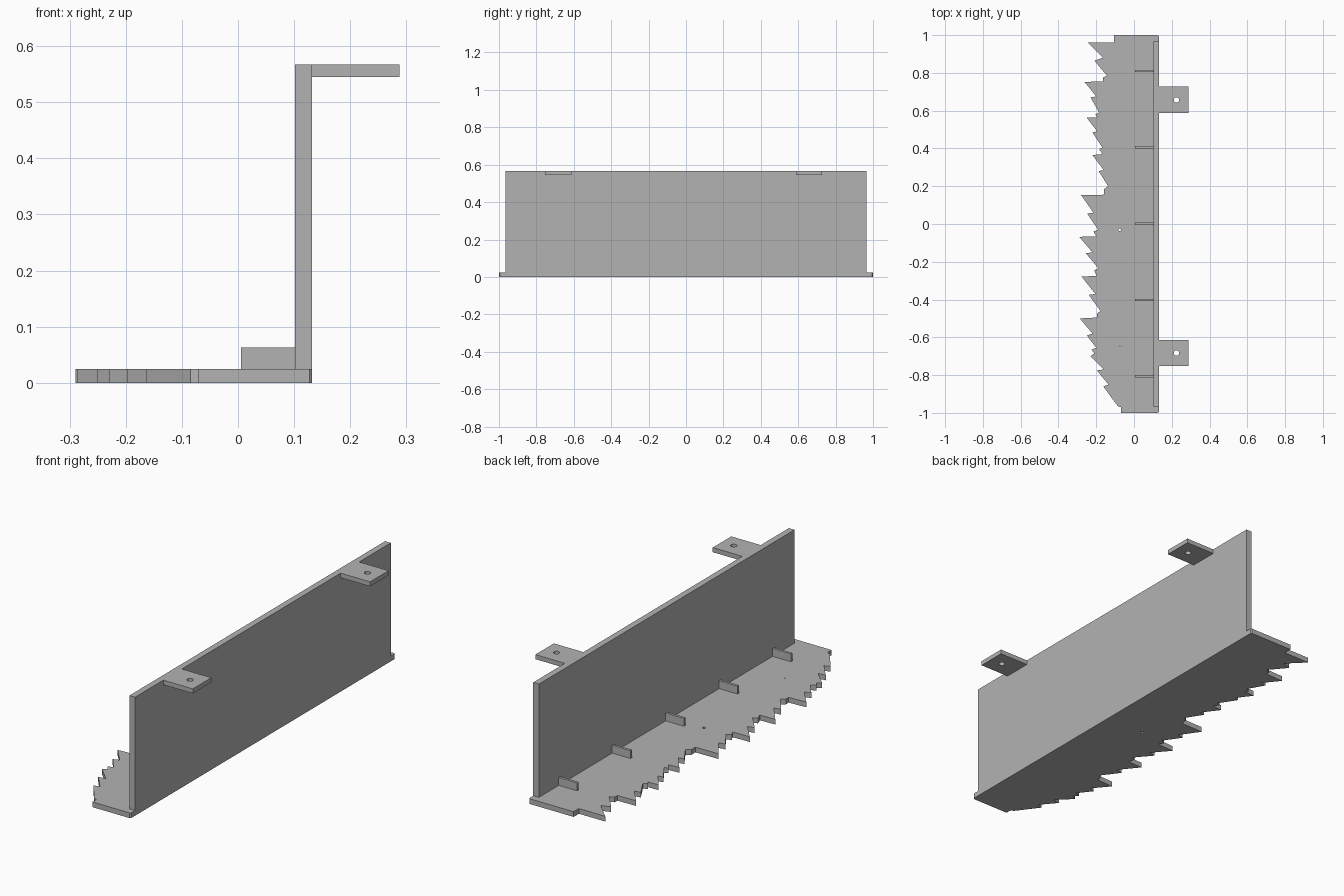
import bpy
import math

if "Cube" in bpy.data.objects:
    bpy.data.objects.remove(bpy.data.objects["Cube"])

grey = bpy.data.materials.new("plain grey")
grey.diffuse_color = (0.45, 0.45, 0.45, 1)
grey.use_nodes = True
grey.node_tree.nodes["Principled BSDF"].inputs["Base Color"].default_value = grey.diffuse_color


def circle(x, y, r, n=24):
    return [(x + r * math.cos(2 * math.pi * i / n),
             y + r * math.sin(2 * math.pi * i / n)) for i in range(n)]


def plate(name, loops, z0, z1):
    """Extrude an outline (first loop) with holes (other loops) from z0 to z1."""
    cu = bpy.data.curves.new(name, 'CURVE')
    cu.dimensions = '2D'
    cu.fill_mode = 'BOTH'
    cu.extrude = (z1 - z0) / 2
    for pts in loops:
        sp = cu.splines.new('POLY')
        sp.points.add(len(pts) - 1)
        for p, (x, y) in zip(sp.points, pts):
            p.co = (x, y, 0, 1)
        sp.use_cyclic_u = True
    ob = bpy.data.objects.new(name, cu)
    ob.location.z = (z0 + z1) / 2
    bpy.context.collection.objects.link(ob)
    cu.materials.append(grey)
    bpy.ops.object.select_all(action='DESELECT')
    ob.select_set(True)
    bpy.context.view_layer.objects.active = ob
    bpy.ops.object.convert(target='MESH')
    bpy.ops.object.shade_smooth_by_angle(angle=math.radians(30))


def rect(x0, x1, y0, y1):
    return [(x0, y0), (x1, y0), (x1, y1), (x0, y1)]


# Base shelf with a jagged edge, listed from back to front
teeth = [(-.105, 1), (-.105, .96), (-.245, .96), (-.165, .88), (-.21, .865),
         (-.143, .785), (-.165, .775), (-.165, .755), (-.262, .752),
         (-.2, .675), (-.23, .67), (-.185, .59), (-.205, .58), (-.195, .565),
         (-.25, .563), (-.195, .49), (-.22, .485), (-.168, .405),
         (-.185, .395), (-.167, .37), (-.22, .365), (-.16, .285),
         (-.187, .28), (-.137, .2), (-.158, .185), (-.158, .155),
         (-.28, .153), (-.215, .06), (-.248, .055), (-.19, -.03),
         (-.215, -.04), (-.2, -.065), (-.29, -.068), (-.22, -.15),
         (-.255, -.155), (-.188, -.235), (-.21, -.245), (-.198, -.275),
         (-.278, -.278), (-.205, -.37), (-.24, -.375), (-.178, -.46),
         (-.197, -.475), (-.195, -.495), (-.287, -.5), (-.22, -.58),
         (-.25, -.59), (-.2, -.655), (-.225, -.665), (-.21, -.685),
         (-.23, -.7), (-.16, -.77), (-.197, -.775), (-.135, -.85),
         (-.163, -.86), (-.085, -.965), (-.07, -.97), (-.07, -1)]
plate("base_shelf",
      [teeth + [(.127, -1), (.132, -.995), (.132, .995), (.127, 1)],
       circle(-.075, -.03, .007, 12), circle(-.072, -.645, .003, 12)],
      0, .025)

# Upright back wall
plate("wall", [rect(.102, .132, -.966, .966)], .025, .567)

# Mounting tabs with screw holes
for i, (y0, y1) in enumerate([(.587, .727), (-.753, -.613)]):
    plate(f"mounting_tab_{i + 1}",
          [rect(.132, .288, y0, y1), circle(.225, (y0 + y1) / 2, .014)],
          .545, .567)

# Small ribs between shelf and wall
for i in range(5):
    y = .81 - .404 * i
    plate(f"rib_{i + 1}", [rect(.005, .102, y - .006, y + .006)], .025, .063)
